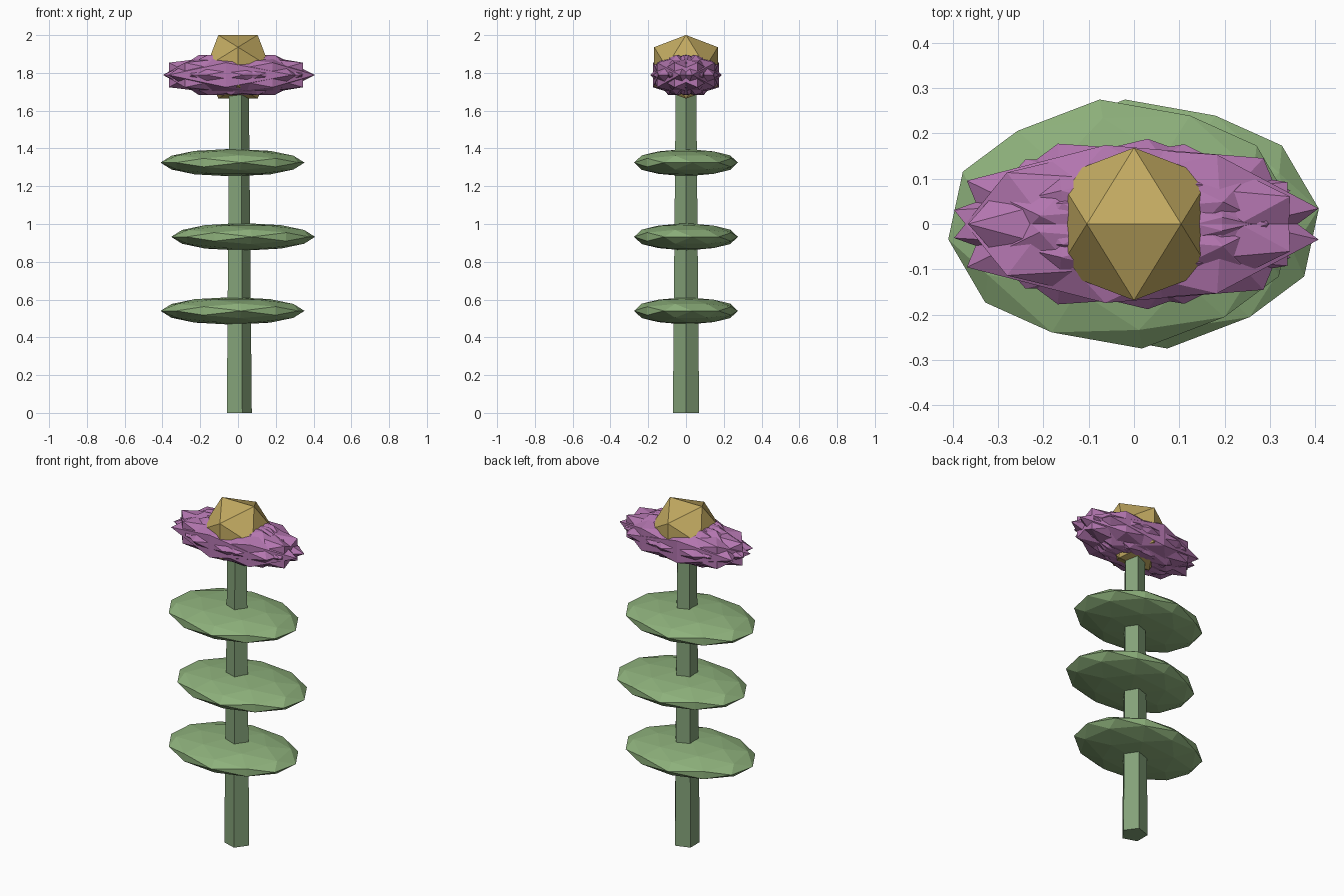
import bpy, bmesh
from math import radians, cos, sin, pi
from mathutils import Matrix, Vector

if "Cube" in bpy.data.objects:
    bpy.data.objects.remove(bpy.data.objects["Cube"])


def material(name, rgb):
    m = bpy.data.materials.new(name)
    m.diffuse_color = (*rgb, 1)
    m.use_nodes = True
    m.node_tree.nodes["Principled BSDF"].inputs["Base Color"].default_value = m.diffuse_color
    return m


STEM = material("stem_green", (0.23, 0.36, 0.19))
LEAF = material("leaf_green", (0.27, 0.44, 0.20))
PETAL = material("petal_purple", (0.45, 0.18, 0.43))
GOLD = material("centre_gold", (0.54, 0.40, 0.12))


def finish(name, bm, mat):
    me = bpy.data.meshes.new(name)
    bm.to_mesh(me)
    bm.free()
    me.materials.append(mat)
    ob = bpy.data.objects.new(name, me)
    bpy.context.collection.objects.link(ob)
    return ob


def ico(name, loc, scale, turn, level, mat):
    """Icosphere with an edge on top, turned about z and then squashed."""
    bm = bmesh.new()
    bmesh.ops.create_icosphere(bm, subdivisions=level, radius=1)
    m = (Matrix.Translation(loc) @ Matrix.Diagonal((*scale, 1))
         @ Matrix.Rotation(turn, 4, 'Z')
         @ Matrix.Rotation(radians(-31.717), 4, 'Y'))
    bm.transform(m)
    return finish(name, bm, mat)


# Tapered five-sided stem
bm = bmesh.new()
rings = [[bm.verts.new((r * cos(2 * pi * i / 5), r * sin(2 * pi * i / 5), z))
          for i in range(5)] for r, z in ((0.073, 0), (0.057, 1.75))]
bm.faces.new(rings[0][::-1])
bm.faces.new(rings[1])
for i in range(5):
    j = (i + 1) % 5
    bm.faces.new((rings[0][i], rings[0][j], rings[1][j], rings[1][i]))
finish("stem", bm, STEM)

# Flat leaves alternating left and right
for i, (x, z) in enumerate(((-0.029, 0.54), (0.027, 0.932), (-0.029, 1.325))):
    ico(f"leaf_{i + 1}", (x, 0, z), (0.384, 0.277, 0.073), radians(7), 2, LEAF)

# Ring of nine overlapping petals
for i in range(9):
    a = pi + 2 * pi * i / 9
    ico(f"petal_{i + 1}", (0.034 * cos(a), 0.034 * sin(a), 1.789),
        (0.391, 0.168, 0.124), a + pi / 2, 1, PETAL)

# Faceted flower centre
ico("flower_centre", (0, 0, 1.832), (0.198, 0.198, 0.198), 0, 1, GOLD)
